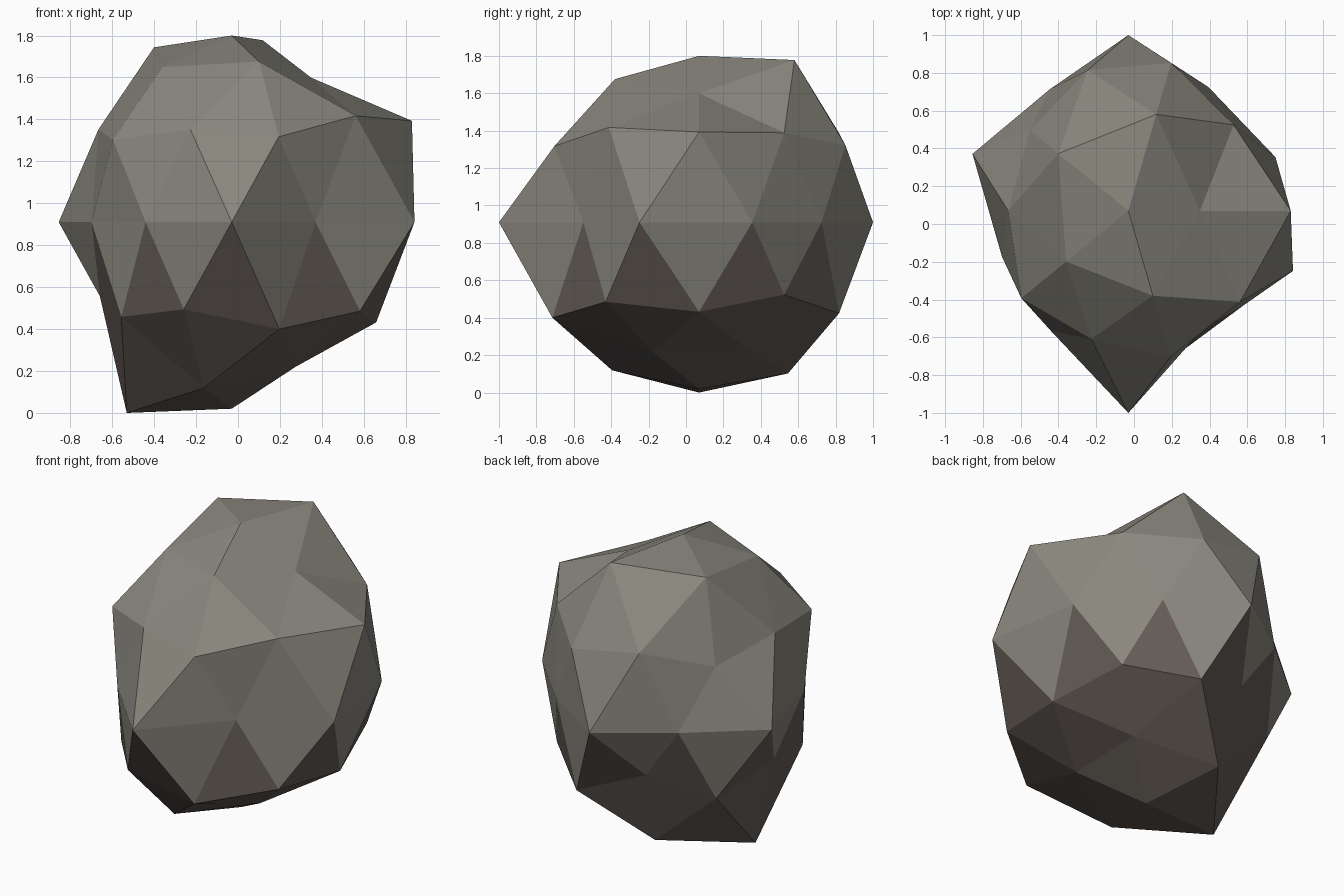
import bpy
import bmesh
import math
from mathutils import Vector

cube = bpy.data.objects.get("Cube")
if cube:
    bpy.data.objects.remove(cube, do_unlink=True)


def make_material(name, rgb):
    mat = bpy.data.materials.new(name)
    mat.use_nodes = True
    mat.diffuse_color = (*rgb, 1)
    bsdf = mat.node_tree.nodes["Principled BSDF"]
    bsdf.inputs["Base Color"].default_value = (*rgb, 1)
    bsdf.inputs["Roughness"].default_value = 0.9
    return mat


# Rings of bumps: height on the unit ball, first angle, radii going round
RINGS = [
    (1.0, 0, [0.89]),
    (0.85, 0, [0.81, 1.02, 0.98, 0.87, 0.90]),
    (0.49, 0, [1.08, 0.91, 0.92, 0.92, 0.81, 0.84, 0.88, 0.84, 0.91, 0.965]),
    (0.0, 18, [0.92, 0.81, 0.93, 0.795, 0.975, 0.79, 0.785, 1.07, 0.765, 1.03]),
    (-0.49, 0, [0.91, 0.865, 0.925, 0.74, 0.87, 0.79, 0.86, 0.93, 0.97, 0.95]),
    (-0.85, 36, [0.78, 0.95, 1.07, 0.93, 0.81]),
    (-1.0, 0, [0.89]),
]
CENTRE = Vector((-0.03, 0.07, 0.91))
STRETCH = Vector((0.89, 1, 1))


def bump_radius(p):
    height, start, radii = min(RINGS, key=lambda ring: abs(ring[0] - p.z))
    angle = math.degrees(math.atan2(p.y, p.x)) - start
    return radii[round(angle * len(radii) / 360) % len(radii)]


# Boulder: a faceted ball pushed in and out along its own directions
bm = bmesh.new()
bmesh.ops.create_icosphere(bm, subdivisions=2, radius=1)
for v in bm.verts:
    v.co = CENTRE + v.co * STRETCH * bump_radius(v.co)

# Pale stone above, dark earthy stone on the underside
for f in bm.faces:
    f.smooth = False
    f.material_index = 0 if f.calc_center_median().z > 0.7 else 1
bmesh.ops.recalc_face_normals(bm, faces=bm.faces)

mesh = bpy.data.meshes.new("boulder")
bm.to_mesh(mesh)
bm.free()
mesh.materials.append(make_material("pale_stone", (0.25, 0.24, 0.205)))
mesh.materials.append(make_material("dark_stone", (0.125, 0.105, 0.092)))
boulder = bpy.data.objects.new("boulder", mesh)
bpy.context.collection.objects.link(boulder)
